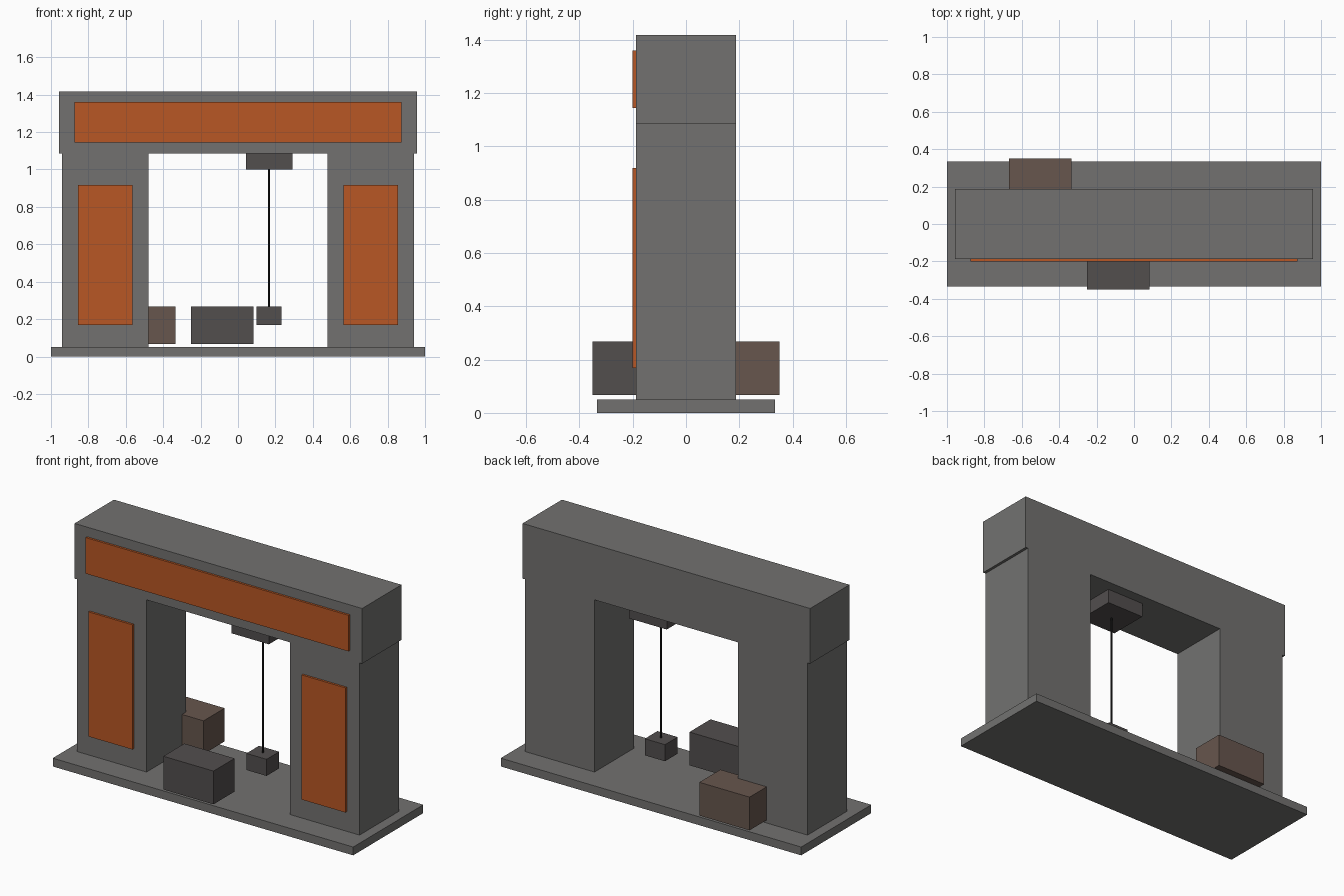
import bpy
import bmesh
from mathutils import Matrix

if "Cube" in bpy.data.objects:
    bpy.data.objects.remove(bpy.data.objects["Cube"])


def material(name, rgb):
    m = bpy.data.materials.new(name)
    m.diffuse_color = (*rgb, 1.0)
    m.use_nodes = True
    m.node_tree.nodes["Principled BSDF"].inputs["Base Color"].default_value = m.diffuse_color
    return m


def add_object(name, bm, mat):
    mesh = bpy.data.meshes.new(name)
    bm.to_mesh(mesh)
    bm.free()
    ob = bpy.data.objects.new(name, mesh)
    bpy.context.collection.objects.link(ob)
    mesh.materials.append(mat)
    return ob


def box(name, x, y, z, mat):
    """Box from (min, max) ranges on each axis."""
    centre = [(a + b) / 2 for a, b in (x, y, z)]
    size = [b - a for a, b in (x, y, z)]
    bm = bmesh.new()
    bmesh.ops.create_cube(bm, size=1, matrix=Matrix.Translation(centre) @ Matrix.Diagonal((*size, 1)))
    return add_object(name, bm, mat)


stone = material("dark_grey_stone", (0.17, 0.167, 0.163))
orange = material("orange_panel", (0.48, 0.095, 0.018))
brown = material("brown_crate", (0.135, 0.093, 0.075))
dark = material("dark_metal", (0.085, 0.077, 0.076))
black = material("cable_black", (0.012, 0.012, 0.012))

DEPTH = (-0.187, 0.187)
PANEL = (-0.2, -0.187)

# Base slab and top beam
box("base_slab", (-1, 1), (-0.333, 0.333), (0, 0.05), stone)
box("top_beam", (-0.957, 0.957), DEPTH, (1.086, 1.418), stone)
box("beam_panel", (-0.875, 0.875), PANEL, (1.143, 1.36), orange)

# Pillars with front panels, mirrored left and right
for side, s in (("left", -1), ("right", 1)):
    box(side + "_pillar", sorted((s * 0.478, s * 0.94)), DEPTH, (0.05, 1.086), stone)
    box(side + "_panel", sorted((s * 0.563, s * 0.855)), PANEL, (0.168, 0.918), orange)

# Hoist under the beam, with cable and hanging weight
box("hoist_housing", (0.042, 0.292), (-0.123, 0.123), (1.0, 1.086), dark)
box("hanging_weight", (0.098, 0.232), (-0.06, 0.06), (0.168, 0.268), dark)
bm = bmesh.new()
bmesh.ops.create_cone(bm, cap_ends=True, segments=8, radius1=0.005, radius2=0.005,
                      depth=0.734, matrix=Matrix.Translation((0.166, 0, 0.634)))
add_object("hoist_cable", bm, black)

# Crates in front of and behind the gate
box("front_crate", (-0.252, 0.082), (-0.35, -0.15), (0.068, 0.268), dark)
box("back_crate", (-0.668, -0.334), (0.15, 0.35), (0.068, 0.268), brown)
